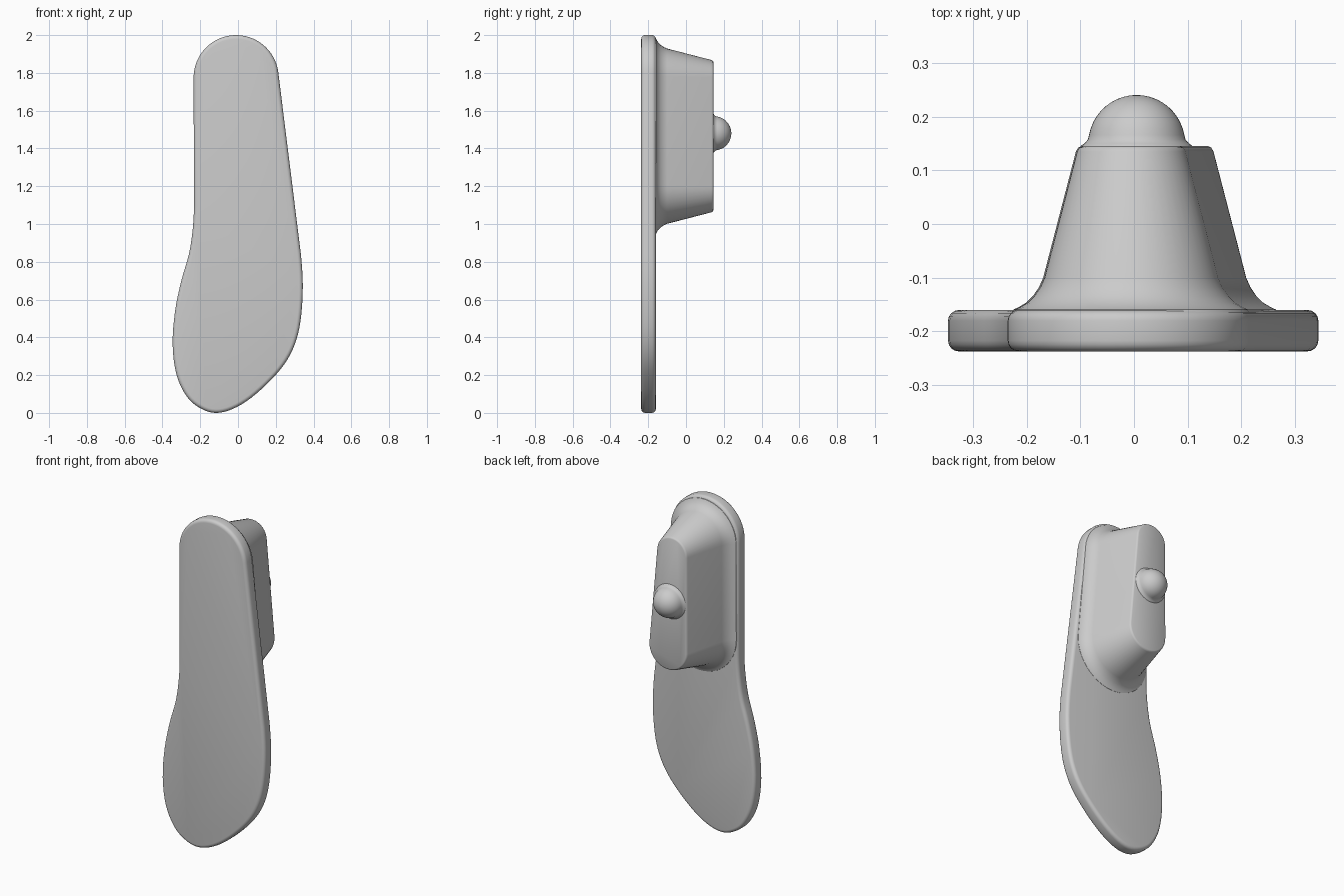
import bpy, bmesh
from math import sin, cos, radians, pi
from mathutils import Vector

cube = bpy.data.objects.get("Cube")
if cube:
    bpy.data.objects.remove(cube, do_unlink=True)

grey = bpy.data.materials.new("plain grey")
grey.use_nodes = True
grey.diffuse_color = (0.6, 0.6, 0.6, 1)
grey.node_tree.nodes["Principled BSDF"].inputs["Base Color"].default_value = (0.6, 0.6, 0.6, 1)


def arc(cx, cz, r, start, end, steps):
    """Points (x, z) on an arc, angles in degrees."""
    angles = [radians(start + (end - start) * i / steps) for i in range(steps + 1)]
    return [Vector((cx + r * cos(a), cz + r * sin(a))) for a in angles]


def spline(points, steps):
    """Catmull-Rom curve through the inner points."""
    out = []
    for p0, p1, p2, p3 in zip(points, points[1:], points[2:], points[3:]):
        for i in range(steps):
            t = i / steps
            out.append(0.5 * (2 * p1 + (p2 - p0) * t + (2 * p0 - 5 * p1 + 4 * p2 - p3) * t ** 2
                              + (3 * p1 - p0 - 3 * p2 + p3) * t ** 3))
    return out


def loft(name, rings):
    """Skin a list of (y, outline) rings and cap both ends."""
    bm = bmesh.new()
    loops = [[bm.verts.new((p.x, y, p.y)) for p in ring] for y, ring in rings]
    for a, b in zip(loops, loops[1:]):
        for i in range(len(a)):
            j = (i + 1) % len(a)
            bm.faces.new((a[i], a[j], b[j], b[i]))
    bm.faces.new(loops[0])
    bm.faces.new(loops[-1])
    bmesh.ops.recalc_face_normals(bm, faces=bm.faces)
    mesh = bpy.data.meshes.new(name)
    bm.to_mesh(mesh)
    bm.free()
    mesh.materials.append(grey)
    obj = bpy.data.objects.new(name, mesh)
    bpy.context.collection.objects.link(obj)
    bpy.ops.object.select_all(action="DESELECT")
    obj.select_set(True)
    bpy.context.view_layer.objects.active = obj
    bpy.ops.object.shade_smooth_by_angle(angle=radians(35))
    return obj


def inset(ring, d):
    """Move a counter-clockwise outline inward by d."""
    out = []
    for i, p in enumerate(ring):
        t = (ring[(i + 1) % len(ring)] - ring[i - 1]).normalized()
        out.append(p + Vector((-t.y, t.x)) * d)
    return out


# Sole plate: rounded heel, curved toe, softened rim
side = [Vector(p) for p in (
    (-0.235, 1.3), (-0.233, 1.1), (-0.24, 0.97), (-0.26, 0.84), (-0.3, 0.7), (-0.333, 0.54),
    (-0.346, 0.36), (-0.325, 0.2), (-0.27, 0.085), (-0.2, 0.025), (-0.12, 0.0), (-0.03, 0.02),
    (0.07, 0.08), (0.18, 0.18), (0.26, 0.28), (0.31, 0.39), (0.335, 0.52), (0.343, 0.68),
    (0.333, 0.84), (0.31, 1.03))]
outline = arc(-0.01, 1.775, 0.225, 7, 180, 32) + spline(side, 4) + [side[-2]]
rim, front, back = 0.02, -0.237, -0.16
rings = []
for k in range(5):
    a = pi / 2 * k / 4
    rings.append((front + rim * (1 - sin(a)), inset(outline, rim * (1 - cos(a)))))
rings = rings[::-1]
rings += [(front + back - y, ring) for y, ring in rings[::-1]]
loft("sole_plate", rings)

# Tapered boss: hull of two circles, flared foot and softened top edge
boss = [(-0.165, 0.122), (-0.159, 0.119), (-0.155, 0.11), (-0.146, 0.095), (-0.134, 0.083),
        (-0.118, 0.072), (-0.1, 0.064), (0.135, 0.003), (0.142, -0.001), (0.145, -0.007)]
loft("tapered_boss", [
    (y, arc(-0.005, 1.767, 0.098 + d, 5.2, 180, 24) + arc(0.02, 1.19, 0.125 + d, 180, 365.2, 24))
    for y, d in boss])

# Domed knob with a small flared collar
knob = [(0.14, 0.106), (0.146, 0.103), (0.15, 0.097), (0.157, 0.091)]
knob += [(0.15 + 0.09 * sin(radians(a)), 0.09 * cos(radians(a))) for a in range(10, 90, 8)]
knob += [(0.24, 0.002)]
loft("domed_knob", [(y, arc(0.005, 1.48, r, 0, 352.5, 47)) for y, r in knob])
